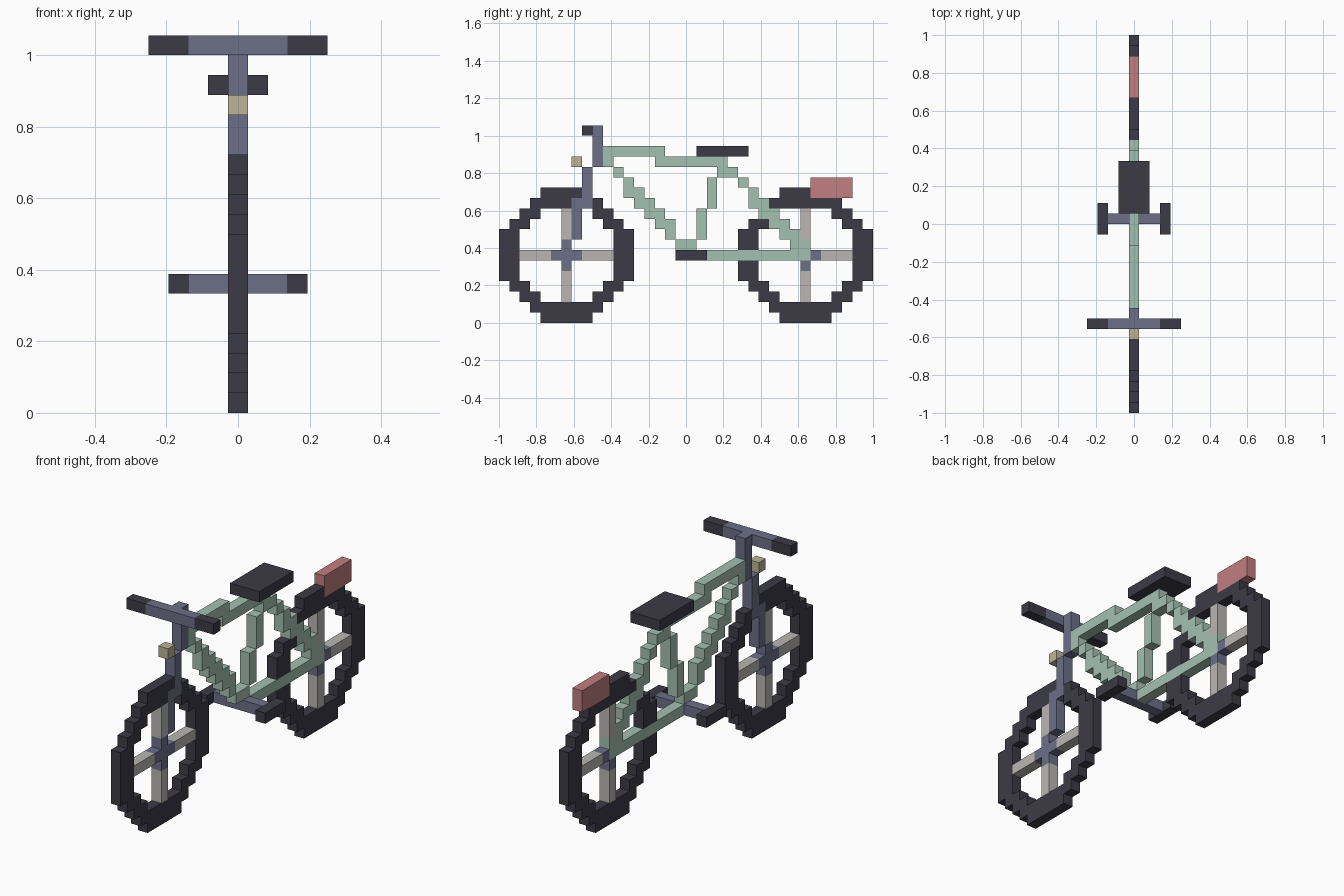
import bpy
import bmesh
import math
from mathutils import Vector

if "Cube" in bpy.data.objects:
    bpy.data.objects.remove(bpy.data.objects["Cube"], do_unlink=True)

U = 2 / 36          # edge of one block
LENGTH = 36         # blocks from front to back
taken = set()       # blocks already used by a part


def material(name, rgb):
    m = bpy.data.materials.new(name)
    m.use_nodes = True
    colour = (*rgb, 1)
    m.diffuse_color = colour
    m.node_tree.nodes["Principled BSDF"].inputs["Base Color"].default_value = colour
    return m


black = material("dark rubber", (0.046, 0.044, 0.062))
steel = material("blue grey steel", (0.15, 0.162, 0.245))
green = material("pale green", (0.37, 0.53, 0.44))
silver = material("light grey", (0.49, 0.47, 0.45))
red = material("soft red", (0.54, 0.21, 0.22))
yellow = material("pale yellow", (0.50, 0.46, 0.30))


def block(y, z, x=(0, 0)):
    """Cells in inclusive ranges; a single number means one cell."""
    y, z, x = [(r, r) if isinstance(r, int) else r for r in (y, z, x)]
    return {(i, j, k) for i in range(x[0], x[1] + 1)
            for j in range(y[0], y[1] + 1) for k in range(z[0], z[1] + 1)}


def build(name, cells, mat):
    """Skin the free cells with outer faces and merge the flat areas."""
    cells = cells - taken
    taken.update(cells)
    bm = bmesh.new()
    for cell in cells:
        centre = Vector(cell)
        for axis in range(3):
            for sign in (-1, 1):
                n = Vector((0, 0, 0))
                n[axis] = sign
                if tuple(int(c) for c in centre + n) in cells:
                    continue
                a = Vector((0, 0, 0))
                a[(axis + 1) % 3] = 0.5
                b = n.cross(a)
                mid = centre + n / 2
                corners = (mid - a - b, mid + a - b, mid + a + b, mid - a + b)
                bm.faces.new([bm.verts.new((p.x * U, (p.y + 0.5 - LENGTH / 2) * U,
                                            (p.z + 0.5) * U)) for p in corners])
    bmesh.ops.remove_doubles(bm, verts=bm.verts, dist=U / 100)
    bmesh.ops.dissolve_limit(bm, angle_limit=math.radians(1),
                             verts=bm.verts, edges=bm.edges)
    mesh = bpy.data.meshes.new(name)
    bm.to_mesh(mesh)
    bm.free()
    mesh.materials.append(mat)
    obj = bpy.data.objects.new(name, mesh)
    bpy.context.collection.objects.link(obj)


# Steering: fork, stem, handlebar, grips and lamp
build("fork", block(7, (8, 11)) | block(8, (11, 14)), steel)
build("stem", block(9, (15, 18)), steel)
build("handlebar", block(8, 18, (-2, 2)), steel)
build("left_grip", block(8, 18, (3, 4)), black)
build("right_grip", block(8, 18, (-4, -3)), black)
build("front_lamp", block(7, 15), yellow)

# Saddle, cranks, pedals and rear light
build("saddle", block((19, 23), 16, (-1, 1)), black)
build("crank", block(18, 6, (-2, 2)), steel)
build("left_pedal", block((17, 19), 6, (3, 3)), black)
build("right_pedal", block((17, 19), 6, (-3, -3)), black)
build("rear_light", block((30, 33), (12, 13)), red)

# Frame tubes
build("top_tube", block(10, (15, 16)) | block((10, 15), 16) | block((15, 21), 15), green)
down = block(11, 14) | block(12, 13) | block(16, 8) | block((17, 18), 7)
for row in range(9, 13):
    down |= block((24 - row, 25 - row), row)
build("down_tube", down, green)
build("seat_tube", block(19, (8, 10)) | block(20, (11, 13)) | block((21, 22), 14), green)
build("chain_stay", block((19, 29), 6), green)
stay = block(24, 12) | block(23, 13)
for row in range(7, 12):
    stay |= block((35 - row, 36 - row), row)
build("seat_stay", stay, green)


# Wheels: hub and spokes are crosses, the tyre is a stepped ring
def cross(cy, reach):
    return block((cy - reach, cy + reach), 6) | block(cy, (6 - reach, 6 + reach))


for side, cy in (("front", 6), ("rear", 29)):
    build(side + "_hub", cross(cy, 1), steel)
    build(side + "_spokes", cross(cy, 4), silver)
    ring = {c for c in block((cy - 6, cy + 6), (0, 12))
            if 4.8 < math.hypot(c[1] - cy, c[2] - 6) < 6.35}
    build(side + "_tyre", ring, black)
